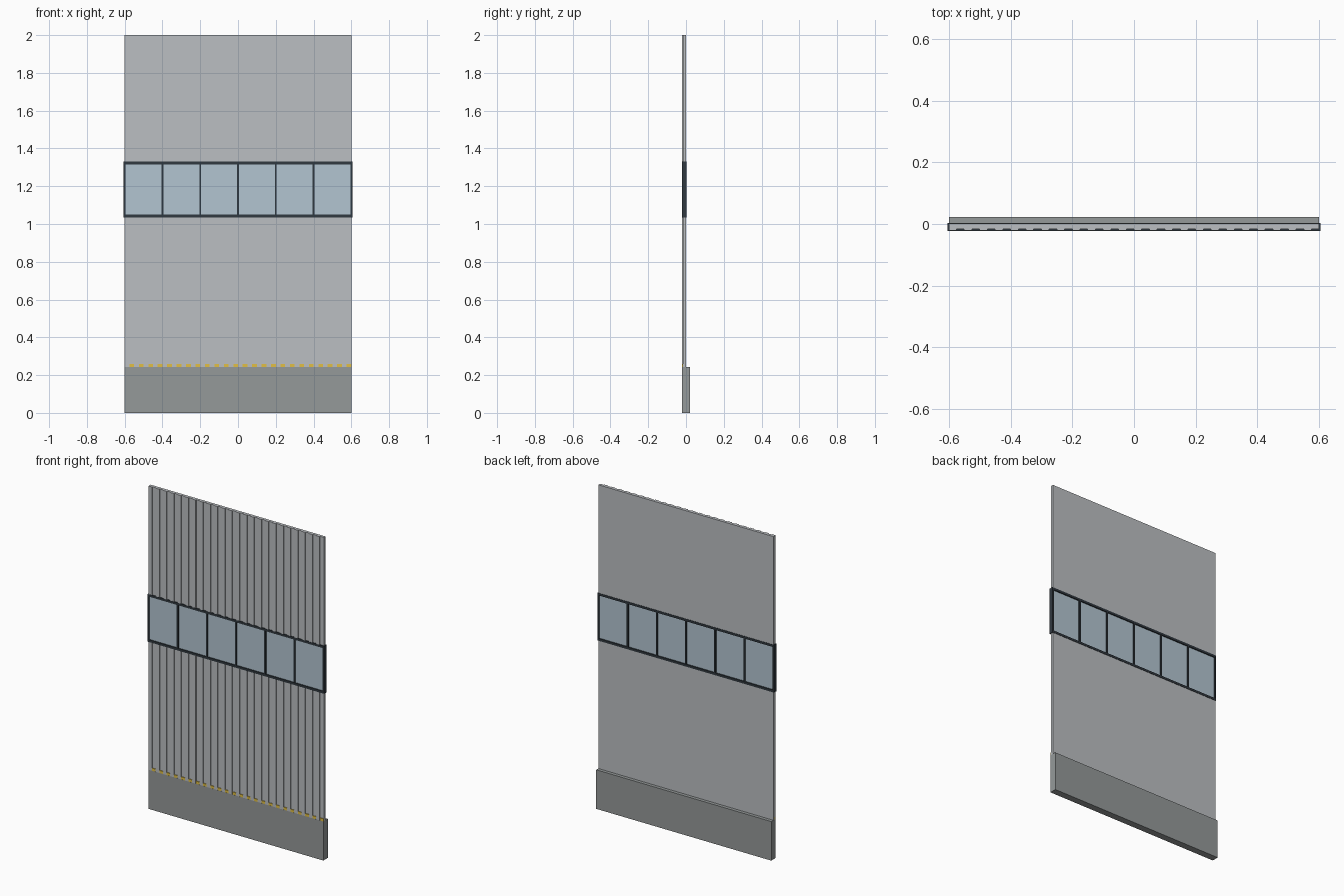
import bpy
import bmesh

if "Cube" in bpy.data.objects:
    bpy.data.objects.remove(bpy.data.objects["Cube"])


def material(name, rgb):
    m = bpy.data.materials.new(name)
    m.diffuse_color = (*rgb, 1)
    m.use_nodes = True
    m.node_tree.nodes["Principled BSDF"].inputs["Base Color"].default_value = m.diffuse_color
    return m


PANEL = material("panel_grey", (0.50, 0.52, 0.54))
BASE = material("base_grey", (0.30, 0.32, 0.32))
FRAME = material("frame_dark", (0.03, 0.04, 0.05))
GLASS = material("glass_blue", (0.45, 0.56, 0.64))
YELLOW = material("stripe_yellow", (0.75, 0.52, 0.06))


def finish(name, bm, mat):
    bmesh.ops.recalc_face_normals(bm, faces=bm.faces)
    me = bpy.data.meshes.new(name)
    bm.to_mesh(me)
    bm.free()
    me.materials.append(mat)
    ob = bpy.data.objects.new(name, me)
    bpy.context.collection.objects.link(ob)
    return ob


def box(name, x, y, z, mat):
    """Box from (min, max) pairs on each axis."""
    bm = bmesh.new()
    bmesh.ops.create_cube(bm, size=1)
    for v in bm.verts:
        v.co = [lo + (c + 0.5) * (hi - lo) for c, (lo, hi) in zip(v.co, (x, y, z))]
    return finish(name, bm, mat)


def ribbed_panel(name, z0, z1):
    """Sheet with a flat back and 24 shallow box ribs on the front."""
    rib_y, valley_y, back_y, pitch = -0.021, -0.016, 0.001, 0.05
    pts = [(0.6, back_y), (-0.6, back_y)]
    for i in range(24):
        x = -0.6 + i * pitch
        pts += [(x, rib_y), (x + pitch / 2, rib_y),
                (x + pitch / 2, valley_y), (x + pitch, valley_y)]
    bm = bmesh.new()
    face = bm.faces.new([bm.verts.new((x, y, z0)) for x, y in pts])
    ext = bmesh.ops.extrude_face_region(bm, geom=[face], use_keep_orig=True)
    for g in ext["geom"]:
        if isinstance(g, bmesh.types.BMVert):
            g.co.z = z1
    return finish(name, bm, PANEL)


# Plinth and the ribbed cladding above and below the window band
box("base_plinth", (-0.6, 0.6), (-0.021, 0.022), (0, 0.242), BASE)
ribbed_panel("lower_cladding", 0.242, 1.045)
ribbed_panel("upper_cladding", 1.32, 2.0)

# Yellow stripe that shows between the ribs
box("yellow_stripe", (-0.6, 0.6), (-0.0205, -0.010), (0.242, 0.258), YELLOW)

# Window band: glass, rails and evenly spaced mullions
box("window_glass", (-0.598, 0.598), (-0.016, -0.004), (1.045, 1.32), GLASS)
for name, z in (("bottom_rail", 1.042), ("top_rail", 1.323)):
    box(name, (-0.605, 0.605), (-0.022, 0.003), (z - 0.007, z + 0.007), FRAME)
for i in range(7):
    x = -0.6 + 0.2 * i
    w = 0.005
    box(f"mullion_{i}", (x - w, x + w), (-0.0215, 0.0025), (1.045, 1.32), FRAME)
